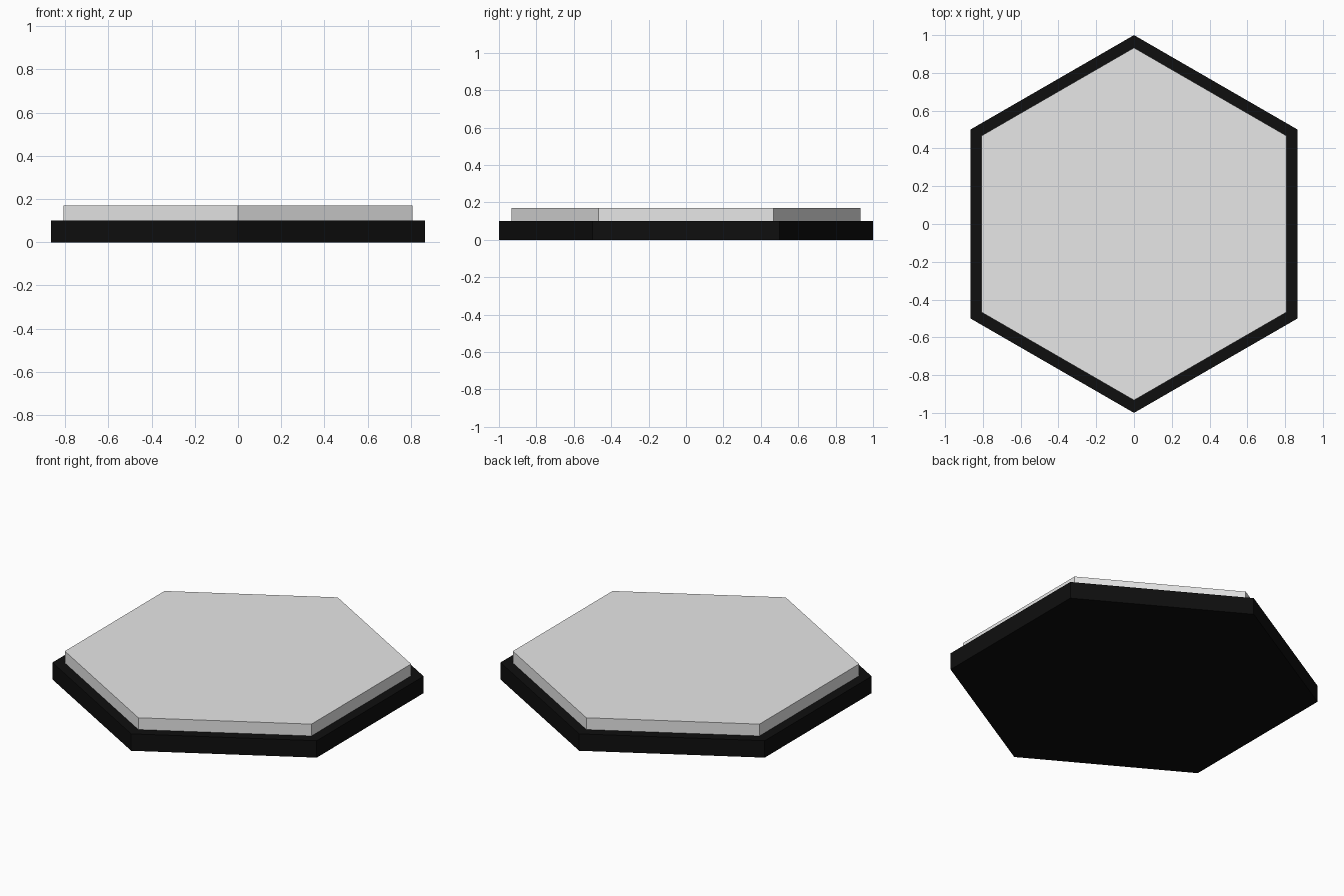
import bpy
import bmesh
from math import sin, cos, tau

if "Cube" in bpy.data.objects:
    bpy.data.objects.remove(bpy.data.objects["Cube"], do_unlink=True)


def make_material(name, rgb):
    mat = bpy.data.materials.new(name)
    mat.use_nodes = True
    color = (*rgb, 1.0)
    mat.diffuse_color = color
    mat.node_tree.nodes["Principled BSDF"].inputs["Base Color"].default_value = color
    return mat


def hex_prism(name, radius, bottom, top, mat):
    """Six-sided slab with corners pointing along +y and -y."""
    bm = bmesh.new()
    ring = [bm.verts.new((radius * sin(-tau * i / 6), radius * cos(tau * i / 6), bottom))
            for i in range(6)]
    base = bm.faces.new(ring)
    extruded = bmesh.ops.extrude_face_region(bm, geom=[base], use_keep_orig=True)
    raised = [v for v in extruded["geom"] if isinstance(v, bmesh.types.BMVert)]
    bmesh.ops.translate(bm, verts=raised, vec=(0, 0, top - bottom))
    bmesh.ops.recalc_face_normals(bm, faces=bm.faces)
    mesh = bpy.data.meshes.new(name)
    bm.to_mesh(mesh)
    bm.free()
    mesh.materials.append(mat)
    obj = bpy.data.objects.new(name, mesh)
    bpy.context.collection.objects.link(obj)
    return obj


black = make_material("black", (0.0045, 0.0045, 0.0045))
light_grey = make_material("light grey", (0.8, 0.8, 0.8))

# Dark base slab with a slightly smaller pale tile resting on it
hex_prism("base", 1.0, 0.0, 0.1, black)
hex_prism("tile_top", 0.933, 0.1, 0.17, light_grey)
